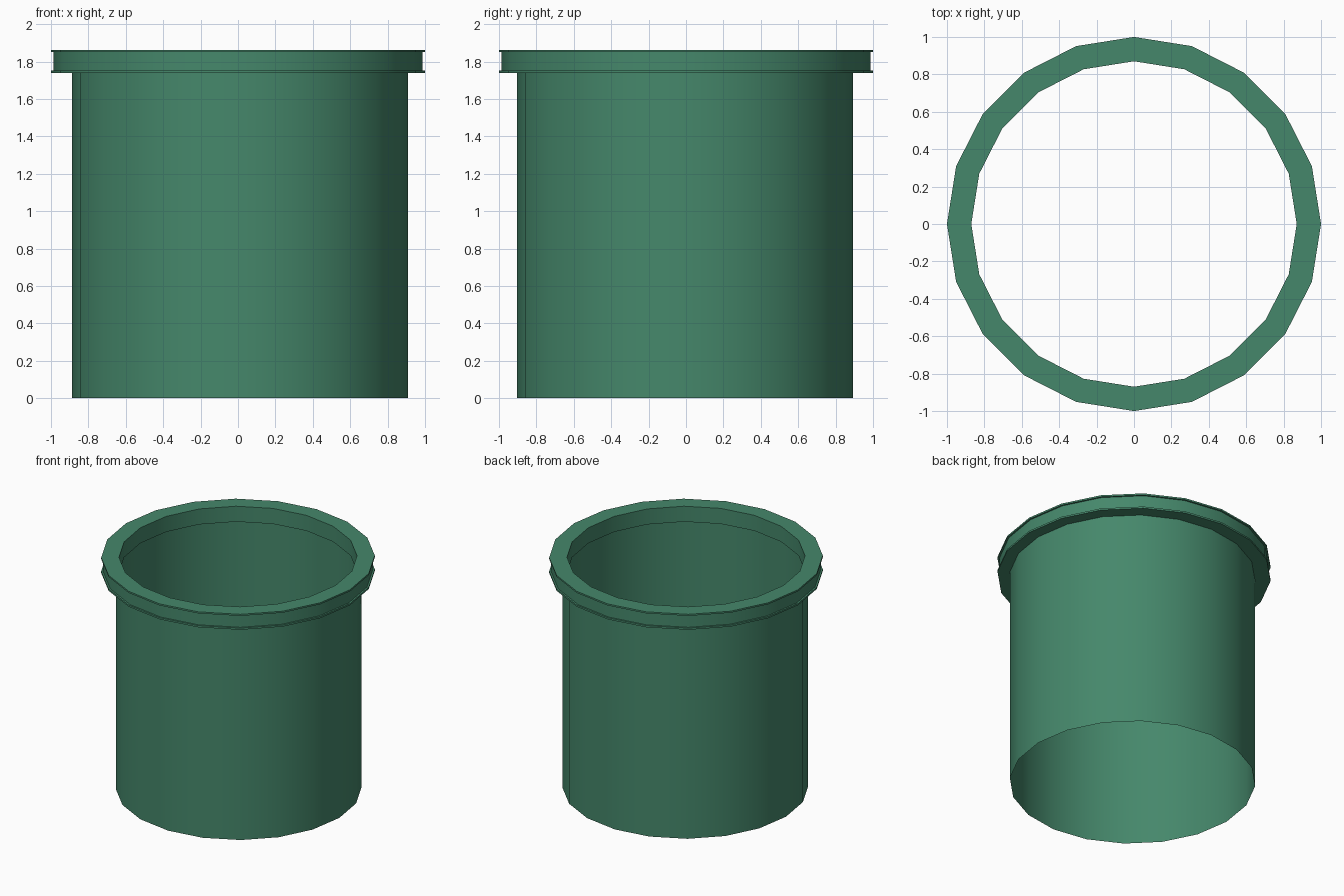
import bpy
import bmesh
from math import cos, sin, tau, radians

SIDES = 20

cube = bpy.data.objects.get("Cube")
if cube:
    bpy.data.objects.remove(cube, do_unlink=True)

# Single green finish
green = bpy.data.materials.new("muted_green")
green.use_nodes = True
colour = (0.06, 0.245, 0.147, 1)
green.diffuse_color = colour
bsdf = green.node_tree.nodes["Principled BSDF"]
bsdf.inputs["Base Color"].default_value = colour
bsdf.inputs["Roughness"].default_value = 0.6


def lathe(name, profile, closed, centre=(0, 0)):
    """Sweep (radius, height) points round a vertical axis."""
    bm = bmesh.new()
    rings = []
    for radius, z in profile:
        rings.append([bm.verts.new((centre[0] + radius * cos(tau * i / SIDES),
                                    centre[1] + radius * sin(tau * i / SIDES), z))
                      for i in range(SIDES)])
    pairs = list(zip(rings, rings[1:]))
    if closed:
        pairs.append((rings[-1], rings[0]))
    for low, high in pairs:
        for i in range(SIDES):
            j = (i + 1) % SIDES
            bm.faces.new((low[i], low[j], high[j], high[i]))
    if closed:
        bmesh.ops.recalc_face_normals(bm, faces=bm.faces)
    mesh = bpy.data.meshes.new(name)
    bm.to_mesh(mesh)
    bm.free()
    mesh.materials.append(green)
    obj = bpy.data.objects.new(name, mesh)
    bpy.context.collection.objects.link(obj)
    bpy.ops.object.select_all(action="DESELECT")
    obj.select_set(True)
    bpy.context.view_layer.objects.active = obj
    bpy.ops.object.shade_smooth_by_angle(angle=radians(30))
    return obj


# Open thin-walled tube, seated slightly off the rim's axis
lathe("tube_wall", [(0.898, 0), (0.898, 1.74)], False, (0.01, -0.006))

# Hollow rim with a shallow groove between two lips
lathe("rim", [(0.87, 1.738), (1.0, 1.738), (1.0, 1.752), (0.987, 1.752),
              (0.987, 1.85), (1.0, 1.85), (1.0, 1.863), (0.87, 1.863)], True)
